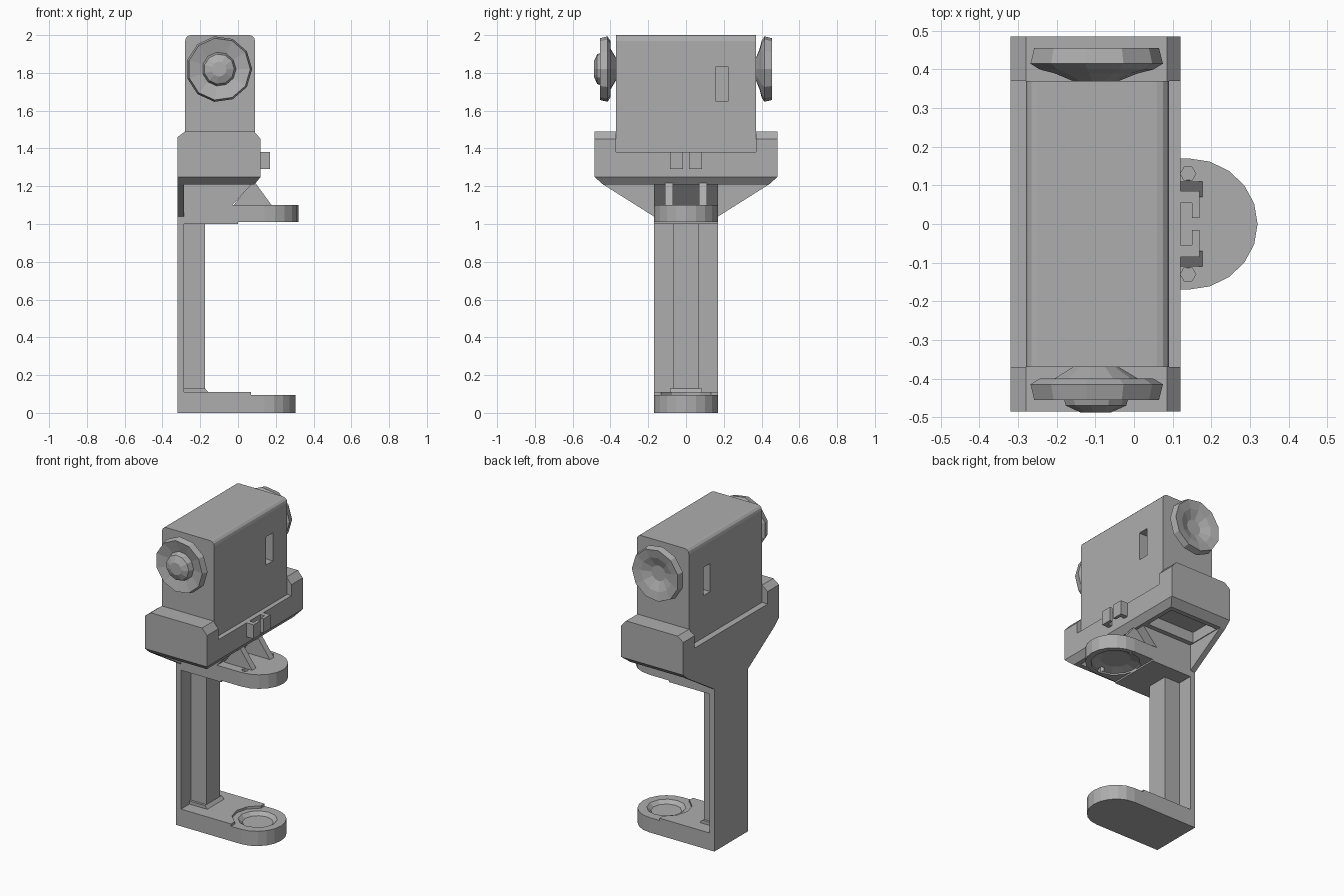
import bpy, bmesh, math
from mathutils import Matrix

cube = bpy.data.objects.get("Cube")
if cube:
    bpy.data.objects.remove(cube, do_unlink=True)

grey = bpy.data.materials.new("plain grey")
grey.use_nodes = True
colour = (0.42, 0.42, 0.42, 1)
grey.diffuse_color = colour
grey.node_tree.nodes["Principled BSDF"].inputs["Base Color"].default_value = colour


def finish(name, bm):
    bmesh.ops.recalc_face_normals(bm, faces=bm.faces)
    mesh = bpy.data.meshes.new(name)
    bm.to_mesh(mesh)
    bm.free()
    mesh.materials.append(grey)
    ob = bpy.data.objects.new(name, mesh)
    bpy.context.collection.objects.link(ob)
    return ob


def prism(name, points, lo, hi, axis):
    """Extrude a 2D outline along an axis: x takes (y,z), y takes (x,z), z takes (x,y)."""
    place = {"x": lambda a, b, t: (t, a, b),
             "y": lambda a, b, t: (a, t, b),
             "z": lambda a, b, t: (a, b, t)}[axis]
    bm = bmesh.new()
    low = [bm.verts.new(place(a, b, lo)) for a, b in points]
    high = [bm.verts.new(place(a, b, hi)) for a, b in points]
    bm.faces.new(low)
    bm.faces.new(high)
    for i in range(len(points)):
        j = (i + 1) % len(points)
        bm.faces.new((low[i], low[j], high[j], high[i]))
    return finish(name, bm)


def box(name, x0, x1, y0, y1, z0, z1):
    return prism(name, [(x0, y0), (x1, y0), (x1, y1), (x0, y1)], z0, z1, "z")


def lathe(name, profile, centre, axis, sides):
    """Turn (radius, distance) rings around an axis through centre."""
    turn = Matrix() if axis == "z" else Matrix.Rotation(math.pi / 2, 4, "X")
    bm = bmesh.new()
    rings = []
    for r, t in profile:
        ring = []
        for i in range(sides):
            a = 2 * math.pi * i / sides
            p = turn @ Matrix.Translation((r * math.cos(a), r * math.sin(a), t))
            ring.append(bm.verts.new(Matrix.Translation(centre) @ p.translation))
        rings.append(ring)
    for a, b in zip(rings, rings[1:]):
        for i in range(sides):
            j = (i + 1) % sides
            bm.faces.new((a[i], a[j], b[j], b[i]))
    bm.faces.new(rings[0])
    bm.faces.new(rings[-1])
    return finish(name, bm)


def cut(ob, cutter):
    mod = ob.modifiers.new("cut", "BOOLEAN")
    mod.operation = "DIFFERENCE"
    mod.solver = "EXACT"
    mod.object = cutter
    bpy.context.view_layer.objects.active = ob
    bpy.ops.object.modifier_apply(modifier=mod.name)
    bpy.data.objects.remove(cutter, do_unlink=True)


def tongue(back, centre, radius, steps=10):
    """Outline of a plate with a round end towards +x."""
    arc = [(centre + radius * math.cos(a), 0.17 * math.sin(a))
           for a in (math.pi * (i / steps - 0.5) for i in range(steps + 1))]
    return [(back, -0.17)] + arc + [(back, 0.17)]


# Main housing with rounded long top edges and a window slot on both sides
r, x0, x1, top = 0.03, -0.28, 0.09, 2.0
outline = [(x0, 1.28), (x1, 1.28)]
for cx, start in ((x1 - r, 0), (x0 + r, 90)):
    for step in range(4):
        a = math.radians(start + 30 * step)
        outline.append((cx + r * math.cos(a), top - r + r * math.sin(a)))
housing = prism("housing", outline, -0.37, 0.37, "y")
for side in (x0, x1):
    cut(housing, box("slot_cutter", side - 0.06, side + 0.06, 0.155, 0.225, 1.65, 1.83))

# Cradle: tray with chamfered underside and hollow pockets
tray = prism("cradle_tray", [(-0.44, 1.21), (0.44, 1.21), (0.485, 1.25), (0.485, 1.38),
                             (-0.485, 1.38), (-0.485, 1.25)], -0.32, 0.12, "x")
cut(tray, prism("edge_cutter", [(0.08, 1.2), (0.2, 1.2), (0.2, 1.25), (0.12, 1.25)],
                -0.6, 0.6, "y"))
for s in (-1, 1):
    y0, y1 = sorted((s * 0.2, s * 0.41))
    cut(tray, box("pocket_cutter", -0.28, 0.06, y0, y1, 1.1, 1.28))
    y0, y1 = sorted((s * 0.37, s * 0.485))
    prism("cradle_end", [(-0.32, 1.25), (0.12, 1.25), (0.12, 1.45), (0.085, 1.49),
                         (-0.28, 1.49), (-0.32, 1.46)], y0, y1, "y")

# Turned knobs on both ends of the housing
lathe("front_knob", [(0.06, 0), (0.11, 0.03), (0.15, 0.03), (0.175, 0.045),
                     (0.165, 0.085), (0.09, 0.065), (0.08, 0.1), (0.04, 0.118)],
      (-0.1, -0.37, 1.82), "y", 11)
lathe("back_knob", [(0.06, 0), (0.11, -0.02), (0.15, -0.03), (0.175, -0.045),
                    (0.165, -0.085), (0.11, -0.075), (0.05, -0.05)],
      (-0.1, 0.37, 1.82), "y", 11)

# Spine plate that flares out under the cradle, with a rib on the inside
prism("spine", [(-0.17, 0), (0.17, 0), (0.17, 1.04), (0.44, 1.21), (0.44, 1.23),
                (-0.44, 1.23), (-0.44, 1.21), (-0.17, 1.04)], -0.32, -0.285, "x")
box("spine_rib", -0.29, -0.175, -0.07, 0.07, 0.05, 1.05)
prism("rib_fillet", [(-0.29, 0.1), (-0.15, 0.1), (-0.175, 0.13), (-0.29, 0.13)],
      -0.085, 0.085, "y")

# Foot with a shallow round dish
foot = prism("foot", tongue(-0.32, 0.14, 0.165), 0, 0.095, "z")
cut(foot, lathe("dish_cutter", [(0.09, 0.075), (0.145, 0.12)], (0.14, 0, 0), "z", 12))
foot_step = box("foot_step", -0.32, 0.07, -0.17, 0.17, 0.05, 0.11)
cut(foot_step, lathe("step_cutter", [(0.15, 0), (0.15, 0.2)], (0.14, 0, 0), "z", 12))

# Neck block and upper shelf, with screw holes and a dish underneath
prism("neck_block", [(-0.32, 1.0), (0.0, 1.0), (0.0, 1.1), (-0.03, 1.1),
                     (0.09, 1.23), (-0.32, 1.23)], -0.17, 0.17, "y")
shelf = prism("upper_shelf", tongue(-0.2, 0.14, 0.18), 1.01, 1.1, "z")
cut(shelf, lathe("shelf_cutter", [(0.145, 0.9), (0.145, 1.02), (0.09, 1.035)],
                 (0.14, 0, 0), "z", 12))
for s in (-1, 1):
    cut(shelf, lathe("hole_cutter", [(0.02, 0.9), (0.02, 1.2)], (0.14, s * 0.13, 0), "z", 6))

# Gussets and cable clip, mirrored about the middle
for s in (-1, 1):
    def span(a, b):
        return sorted((s * a, s * b))
    prism("gusset", [(-0.03, 1.09), (0.185, 1.09), (0.09, 1.22), (0.07, 1.22)],
          *span(0.07, 0.11), "y")
    box("clip_arm", 0.11, 0.17, *span(0.055, 0.085), 1.29, 1.38)
    box("clip_lip", 0.15, 0.17, *span(0.015, 0.06), 1.29, 1.38)
